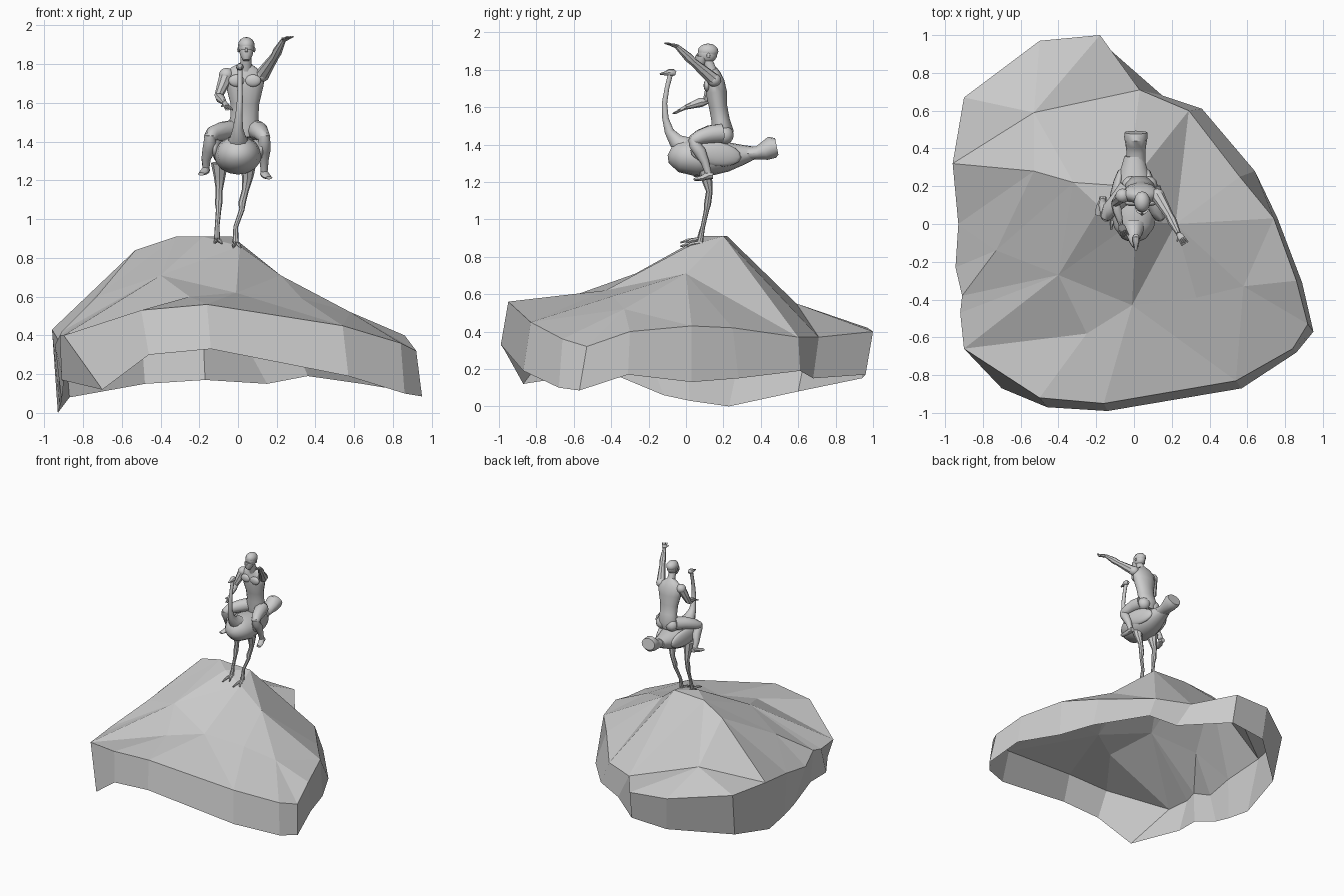
import bpy, math
from mathutils import Vector
from mathutils.geometry import delaunay_2d_cdt


def add_mesh(name, verts, faces, smooth=None):
    me = bpy.data.meshes.new(name)
    me.from_pydata([tuple(v) for v in verts], [], faces)
    me.update()
    ob = bpy.data.objects.new(name, me)
    bpy.context.collection.objects.link(ob)
    if smooth:
        bpy.ops.object.select_all(action='DESELECT')
        ob.select_set(True)
        bpy.context.view_layer.objects.active = ob
        bpy.ops.object.shade_smooth_by_angle(angle=math.radians(smooth))
    return ob


def loft(name, secs, ref=(0, 0, 1), n=10):
    """Elliptical tube through (x, y, z, half width[, half depth]) sections."""
    pts = [Vector(s[:3]) for s in secs]
    ref, verts = Vector(ref), []
    for i, s in enumerate(secs):
        t = (pts[min(i + 1, len(pts) - 1)] - pts[max(i - 1, 0)]).normalized()
        side = t.cross(ref).normalized()
        up = side.cross(t)
        a, b = s[3], s[-1]
        for k in range(n):
            w = 2 * math.pi * k / n
            verts.append(pts[i] + side * a * math.cos(w) + up * b * math.sin(w))
    faces = [(i * n + k, i * n + (k + 1) % n, (i + 1) * n + (k + 1) % n, (i + 1) * n + k)
             for i in range(len(secs) - 1) for k in range(n)]
    faces += [tuple(reversed(range(n))), tuple(range(len(verts) - n, len(verts)))]
    return add_mesh(name, verts, faces, 40)


def ball(name, c, r, rot=(0, 0, 0), seg=12, rings=8):
    bpy.ops.mesh.primitive_uv_sphere_add(segments=seg, ring_count=rings, location=c, rotation=rot)
    ob = bpy.context.object
    ob.name, ob.scale = name, r
    bpy.ops.object.shade_smooth_by_angle(angle=math.radians(40))
    return ob


# rock: upper rim, lower rim, and crown points
rim = [(-.18, 1, .40), (-.5, .97, .42), (-.9, .67, .44), (-.96, .32, .43), (-.93, 0, .38),
       (-.945, -.23, .35), (-.91, -.38, .42), (-.92, -.47, .40), (-.9, -.66, .40),
       (-.5, -.92, .53), (-.16, -.95, .56), (.54, -.83, .45), (.84, -.66, .36),
       (.92, -.53, .32), (.86, -.3, .40), (.74, .03, .43), (.56, .25, .42),
       (.29, .6, .37), (.03, .71, .37)]
low = [(-.17, .96, .17), (-.48, .94, .15), (-.87, .6, .08), (-.93, .23, 0), (-.92, .02, .03),
       (-.91, -.12, .06), (-.9, -.36, .16), (-.91, -.55, .17), (-.7, -.87, .12),
       (-.46, -.97, .30), (-.14, -.99, .33), (.57, -.87, .19), (.86, -.68, .10),
       (.95, -.57, .085), (.89, -.31, .17), (.76, .03, .13), (.64, .28, .15),
       (.36, .61, .19), (.15, .68, .15)]
crown = [(-.53, .28, .84), (-.53, .59, .55), (-.32, .22, .91), (-.18, .09, .91),
         (-.03, .2, .91), (.01, .02, .86), (.22, 0, .71), (-.4, -.27, .71),
         (-.25, -.58, .60), (-.01, -.43, .62), (.33, -.39, .59), (.58, -.33, .52),
         (-.73, -.14, .60)]
n = len(rim)
top = rim + crown
ridges = [(3, n), (n, n + 1), (n + 1, 18), (n, n + 2), (n + 2, n + 3), (n + 3, n + 5),
          (n + 4, n + 6), (n + 7, n + 8), (6, n + 7), (6, n + 12), (n + 12, n + 7),
          (n + 4, 18), (n + 4, 17)]
out = delaunay_2d_cdt([Vector(p[:2]) for p in top],
                      ridges + [(i, (i + 1) % n) for i in range(n)], [], 1, 1e-5)
faces = [tuple(out[3][i][0] for i in f) for f in out[2]]
m = len(top)
faces += [(i, m + i, m + (i + 1) % n, (i + 1) % n) for i in range(n)]
add_mesh("rock_mound", top + low, faces)

# bird body, tail and wings
loft("bird_body", [(0, -.085, 1.37, .025, .03), (0, -.065, 1.36, .07, .065),
                   (0, -.02, 1.34, .105, .09), (0, .06, 1.33, .122, .1),
                   (0, .14, 1.33, .12, .095), (0, .22, 1.335, .098, .08),
                   (0, .3, 1.345, .068, .055), (0, .36, 1.355, .05, .035)], n=16)
loft("bird_tail", [(.01, .32, 1.35, .05, .035), (.01, .38, 1.355, .05, .035),
                   (.01, .42, 1.365, .055, .05), (.01, .46, 1.385, .062, .06),
                   (.01, .485, 1.39, .06, .045)], n=12)
for s in (-1, 1):
    ball("bird_wing", (s * .095, .16, 1.35), (.03, .14, .065), (math.radians(-8), 0, s * .2))

# bird neck and head
loft("bird_neck", [(0, -.01, 1.39, .06), (.0, -.055, 1.42, .042), (0, -.09, 1.47, .026),
                   (.005, -.11, 1.54, .018), (.01, -.115, 1.62, .015),
                   (.01, -.102, 1.7, .013), (.01, -.085, 1.77, .014)], ref=(0, 1, 0))
loft("bird_head", [(.01, -.055, 1.78, .01, .01), (.01, -.07, 1.785, .02, .02),
                   (.01, -.09, 1.785, .021, .019), (.01, -.11, 1.78, .014, .011),
                   (.01, -.14, 1.777, .006, .004)], n=8)

# bird legs and toes
for hip, knee, foot, z in ((-.095, -.1, -.108, .9), (.05, .02, -.012, .88)):
    loft("bird_leg", [(hip, .1, 1.29, .045), (hip, .11, 1.22, .03), (hip * .6 + knee * .4, .125, 1.15, .018),
                      (knee, .115, 1.08, .019), (knee, .11, 1.05, .014),
                      (foot, .09, .96, .012), (foot, .075, z, .016)], ref=(0, 1, 0), n=8)
    for dx, ln in ((-.008, .1), (.016, .065)):
        loft("bird_toe", [(foot, .085, z - .005, .013), (foot + dx, .06 - ln / 2, z - .012, .01),
                          (foot + dx * 1.6, .07 - ln, z - .025, .005)], n=6)

# rider torso, neck and head
loft("rider_torso", [(.03, .19, 1.42, .065, .05), (.03, .195, 1.47, .083, .062),
                     (.033, .185, 1.53, .072, .05), (.035, .172, 1.6, .075, .05),
                     (.035, .162, 1.68, .095, .058), (.035, .156, 1.74, .105, .05),
                     (.037, .15, 1.775, .075, .036), (.04, .14, 1.8, .032, .028)],
     ref=(0, 1, 0), n=14)
loft("rider_neck", [(.04, .145, 1.77, .032), (.042, .115, 1.85, .027)], ref=(0, 1, 0))
ball("rider_head", (.043, .115, 1.885), (.041, .053, .05))
loft("rider_jaw", [(.043, .085, 1.87, .037, .035), (.043, .08, 1.845, .032, .032),
                   (.043, .075, 1.82, .017, .02)], ref=(0, 1, 0))
loft("rider_nose", [(.043, .063, 1.885, .004), (.043, .052, 1.862, .009)], ref=(0, 1, 0), n=6)
ball("rider_cap", (.043, .118, 1.898), (.043, .055, .042))
for s in (-1, 1):
    ball("rider_ear", (.043 + s * .041, .12, 1.875), (.006, .01, .014), seg=8, rings=6)
    ball("rider_chest", (.035 + s * .042, .112, 1.715), (.042, .018, .032))
    ball("rider_buttock", (.03 + s * .045, .205, 1.45), (.05, .05, .05))

# rider legs and feet
for hip, knee, ank, z in ((-.03, -.145, -.165, 1.265), (.09, .135, .135, 1.245)):
    s = -1 if hip < 0 else 1
    loft("rider_thigh", [(hip, .19, 1.46, .052), (hip * .6 + knee * .4, .13, 1.455, .049),
                         (knee * .9, .075, 1.44, .04), (knee, .04, 1.42, .033),
                         (knee, .03, 1.405, .02)])
    loft("rider_shin", [(knee, .035, 1.435, .025), (knee, .045, 1.4, .032),
                        (knee * .8 + ank * .2, .075, 1.36, .034),
                        (ank, .1, 1.31, .024), (ank, .12, z, .018)], ref=(0, 1, 0))
    loft("rider_foot", [(ank, .145, z - .012, .018), (ank, .12, z - .01, .022),
                        (ank + s * .014, .085, z - .025, .023, .014),
                        (ank + s * .025, .045, z - .032, .018, .008)], n=8)


def arm(sh, el, wr, tip):
    sh, el, wr, tip = map(Vector, (sh, el, wr, tip))
    mid, fore = sh.lerp(el, .45), el.lerp(wr, .3)
    loft("rider_arm", [(*p, r) for p, r in ((sh, .036), (mid, .03), (el, .022), (fore, .025),
                                            (wr, .013))], ref=(1, .3, .1), n=8)
    ball("rider_shoulder", sh, (.038, .038, .036))
    palm = wr.lerp(tip, .5)
    loft("rider_palm", [(*wr, .012), (*wr.lerp(tip, .3), .02, .01), (*palm, .019, .008)], n=8)
    side = (tip - wr).cross(Vector((0, 0, 1))).normalized()
    for k in (-1.5, -.5, .5, 1.5):
        loft("rider_finger", [(*(palm + side * k * .009), .0055),
                              (*(tip + side * k * .012), .004)], n=6)
    thumb = wr.lerp(tip, .15)
    loft("rider_thumb", [(*thumb, .007), (*(palm + side * .03), .004)], n=6)


# raised arm, then the arm reaching forward
arm((.125, .15, 1.745), (.19, .04, 1.84), (.235, -.05, 1.925), (.27, -.105, 1.942))
arm((-.06, .15, 1.745), (-.1, .11, 1.635), (-.07, .0, 1.6), (-.045, -.065, 1.565))
